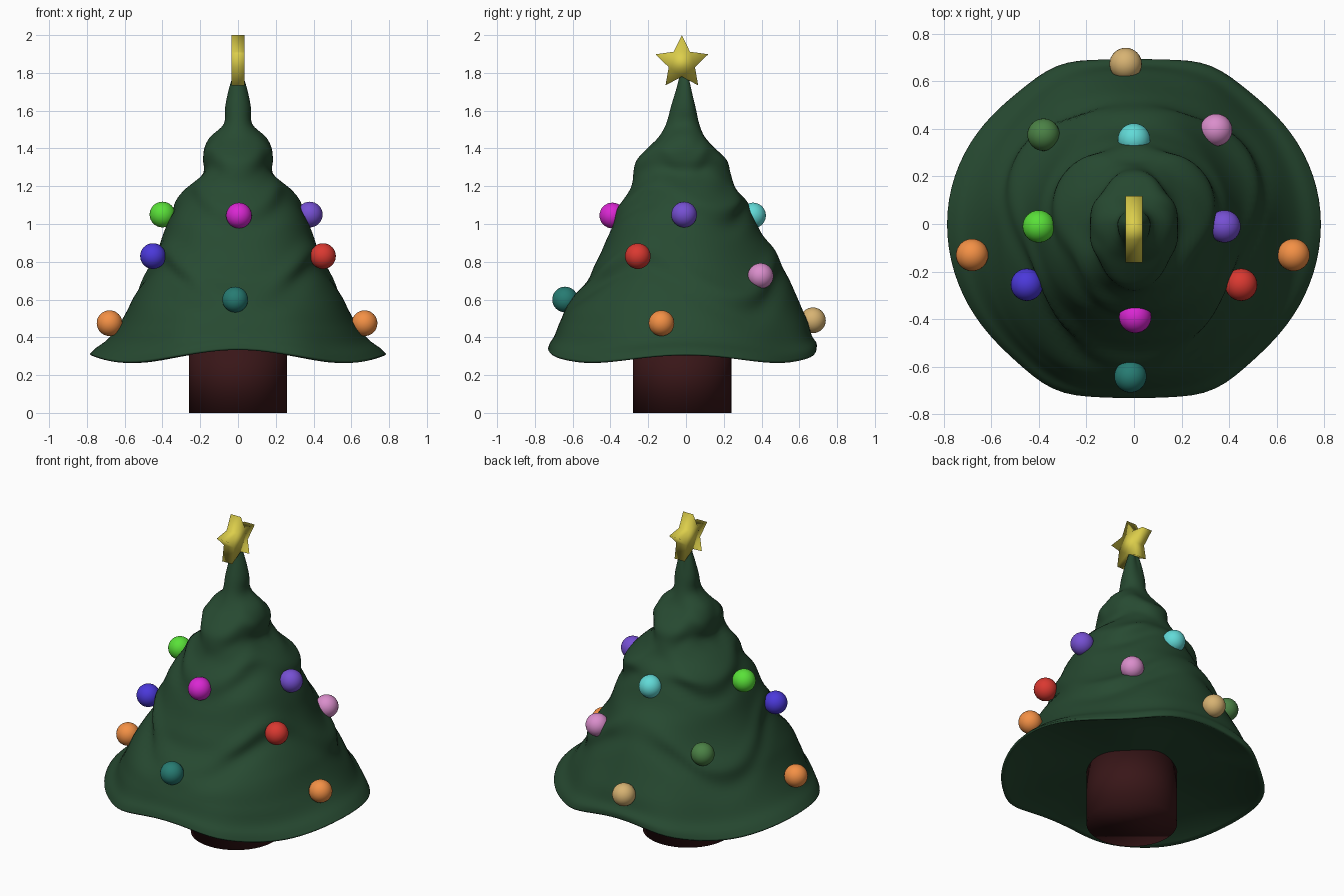
import bpy, bmesh
from math import sin, cos, pi, radians, exp, degrees

if "Cube" in bpy.data.objects:
    bpy.data.objects.remove(bpy.data.objects["Cube"])


def finish(name, bm, color, angle=180):
    bmesh.ops.recalc_face_normals(bm, faces=bm.faces)
    mesh = bpy.data.meshes.new(name)
    bm.to_mesh(mesh)
    bm.free()
    ob = bpy.data.objects.new(name, mesh)
    bpy.context.collection.objects.link(ob)
    mat = bpy.data.materials.new(name + "_paint")
    mat.diffuse_color = (*color, 1)
    mat.use_nodes = True
    mat.node_tree.nodes["Principled BSDF"].inputs["Base Color"].default_value = mat.diffuse_color
    mesh.materials.append(mat)
    bpy.ops.object.select_all(action='DESELECT')
    ob.select_set(True)
    bpy.context.view_layer.objects.active = ob
    bpy.ops.object.shade_smooth_by_angle(angle=radians(angle))
    return ob


# Foliage profile: height, then reach to the side, front and back
PROFILE = [
    (.34, .785, .73, .69), (.37, .75, .72, .69), (.41, .69, .695, .665),
    (.48, .63, .67, .645), (.55, .585, .645, .615), (.62, .55, .585, .585),
    (.70, .505, .52, .55), (.78, .46, .485, .515), (.86, .425, .445, .465),
    (.95, .395, .41, .40), (1.05, .355, .375, .355), (1.12, .325, .335, .33),
    (1.19, .27, .295, .26), (1.27, .185, .28, .235), (1.34, .18, .255, .21),
    (1.40, .178, .205, .155), (1.46, .148, .145, .10), (1.53, .075, .105, .07),
    (1.62, .068, .08, .05), (1.72, .047, .05, .025), (1.80, .02, .03, .005),
]
# Boughs: mean height of the lower edge, scallop depth, lobe count, bulge
BOUGHS = [(.70, .12, 3, .02), (1.10, .07, 3, .018), (1.32, .04, 4, .012)]
SEG, STEPS = 96, 4


def resample(rows):
    """Smooth the profile with a Catmull-Rom curve."""
    out = []
    for k in range(len(rows) - 1):
        p0, p1, p2 = rows[max(k - 1, 0)], rows[k], rows[k + 1]
        p3 = rows[min(k + 2, len(rows) - 1)]
        for s in range(STEPS):
            t = s / STEPS
            out.append(tuple(
                .5 * (2 * b + (c - a) * t + (2 * a - 5 * b + 4 * c - d) * t * t
                      + (3 * b - a - 3 * c + d) * t ** 3)
                for a, b, c, d in zip(p0, p1, p2, p3)))
    return out + [rows[-1]]


def foliage_point(row, a, scale=1.0):
    z, side, front, back = row
    reach = back if sin(a) > 0 else front
    r = side * cos(a) ** 2 + reach * sin(a) ** 2
    corner = sin(2 * a) ** 2
    low = max(0, 1 - (z - .34) / .25)
    if sin(a) < 0 and z < 1.15:                               # fuller front corners
        r += .025 * corner * min(1, (z - .34) / .12) * min(1, (1.15 - z) / .15)
    elif z < 1.15:                                            # leaner back corners
        r -= .03 * corner * exp(-((z - .75) / .15) ** 2)
    # Squarer shoulders beside the front and back of the hem
    off = (degrees(abs(abs(a - pi) - pi / 2)) - 25) / 13
    r += .03 * low * exp(-off * off)
    # Each bough swells out just above its scalloped lower edge
    for height, depth, count, bulge in BOUGHS:
        d = z - height + depth * cos(count * (a + pi / 2))
        r += bulge * (exp(-((d - .05) / .045) ** 2) - exp(-((d + .05) / .045) ** 2)) * (.4 + .6 * corner)
    drop = low * (.06 * corner + .028 * cos(a) ** 4)          # drooping hem
    return (scale * r * cos(a), scale * r * sin(a), z - drop * scale)


bm = bmesh.new()
# Underside rings first, then the outer surface
hem = PROFILE[0][1:]
rows = [((z,) + hem, s) for z, s in ((.36, .3), (.36, .7), (.342, .96), (.333, .99))]
rows += [(p, 1.0) for p in resample(PROFILE)]
rings = [[bm.verts.new(foliage_point(p, 2 * pi * i / SEG, s)) for i in range(SEG)]
         for p, s in rows]
for lo, hi in zip(rings, rings[1:]):
    for i in range(SEG):
        j = (i + 1) % SEG
        bm.faces.new((lo[i], lo[j], hi[j], hi[i]))
bm.faces.new(rings[0])
bm.faces.new(rings[-1])
finish("foliage", bm, (.02, .068, .031))

# Trunk
bm = bmesh.new()
bmesh.ops.create_cone(bm, cap_ends=True, segments=64, radius1=.26, radius2=.26, depth=.38)
bmesh.ops.translate(bm, verts=bm.verts, vec=(0, -.02, .19))
finish("trunk", bm, (.04, .008, .009))

# Star on top, a five-pointed prism facing sideways
bm = bmesh.new()
outline = []
for i in range(10):
    r = .147 if i % 2 == 0 else .073
    a = pi / 2 + i * pi / 5
    outline.append(bm.verts.new((-.035, -.022 + r * cos(a), 1.853 + r * sin(a))))
face = bm.faces.new(outline)
ext = bmesh.ops.extrude_face_region(bm, geom=[face])
bmesh.ops.translate(bm, vec=(.07, 0, 0),
                    verts=[v for v in ext["geom"] if isinstance(v, bmesh.types.BMVert)])
finish("star", bm, (.72, .62, .07))

# Baubles: name, centre, colour
BAUBLES = [
    ("lime", (-.40, -.01, 1.05), (.1, .75, .04)),
    ("purple", (.38, -.01, 1.05), (.18, .08, .65)),
    ("magenta", (.005, -.39, 1.045), (.7, .02, .65)),
    ("cyan", (0, .355, 1.045), (.12, .7, .68)),
    ("blue", (-.45, -.255, .83), (.07, .04, .7)),
    ("red", (.45, -.255, .83), (.7, .04, .03)),
    ("pink", (.345, .395, .725), (.7, .27, .6)),
    ("green", (-.38, .375, .725), (.07, .22, .06)),
    ("orange_left", (-.68, -.13, .475), (.9, .28, .06)),
    ("orange_right", (.67, -.13, .475), (.9, .28, .06)),
    ("teal", (-.015, -.64, .60), (.02, .2, .17)),
    ("tan", (-.035, .672, .49), (.68, .45, .17)),
]
for name, centre, color in BAUBLES:
    bm = bmesh.new()
    bmesh.ops.create_uvsphere(bm, u_segments=32, v_segments=16, radius=.068)
    bmesh.ops.translate(bm, verts=bm.verts, vec=centre)
    finish("bauble_" + name, bm, color)
